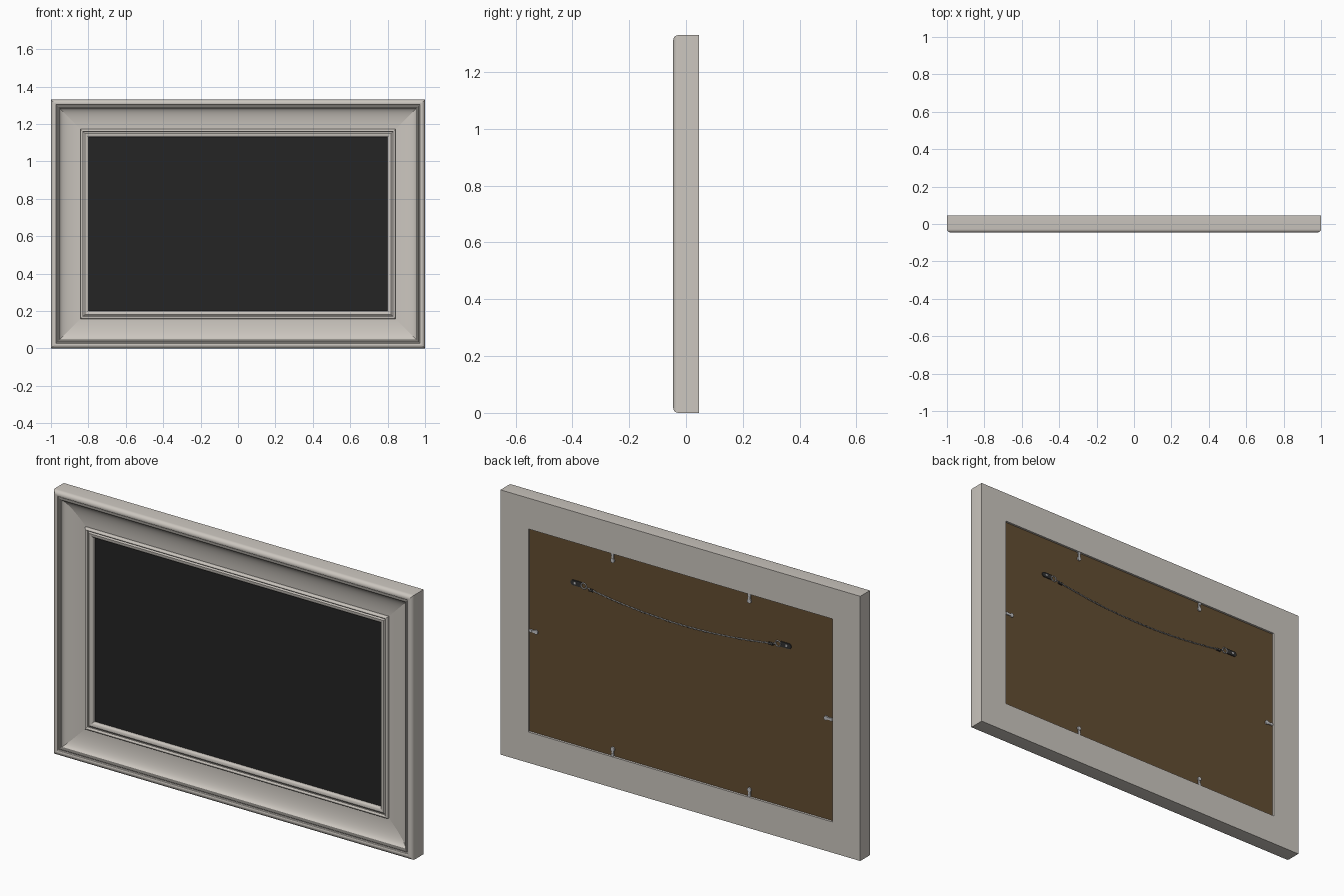
import bpy, bmesh, math
from mathutils import Vector, Matrix

cube = bpy.data.objects.get("Cube")
if cube:
    bpy.data.objects.remove(cube, do_unlink=True)

W, H = 1.0, 1.33          # half width, full height
BACK = 0.037              # rear face of the backing board


def material(name, rgb, rough=0.6):
    m = bpy.data.materials.new(name)
    m.use_nodes = True
    m.diffuse_color = (*rgb, 1)
    bsdf = m.node_tree.nodes["Principled BSDF"]
    bsdf.inputs["Base Color"].default_value = (*rgb, 1)
    bsdf.inputs["Roughness"].default_value = rough
    return m


PAINT = material("warm grey paint", (0.60, 0.565, 0.52))
BLACK = material("black panel", (0.018, 0.018, 0.018))
BOARD = material("brown board", (0.125, 0.075, 0.031))
STEEL = material("light steel", (0.55, 0.55, 0.56))
DARK = material("dark metal", (0.03, 0.03, 0.03))
WIRE = material("grey wire", (0.22, 0.22, 0.22))


def finish(name, bm, mat, angle=35):
    bmesh.ops.recalc_face_normals(bm, faces=bm.faces)
    me = bpy.data.meshes.new(name)
    bm.to_mesh(me)
    bm.free()
    me.materials.append(mat)
    me.shade_smooth()
    me.set_sharp_from_angle(angle=math.radians(angle))
    ob = bpy.data.objects.new(name, me)
    bpy.context.collection.objects.link(ob)
    return ob


def add_box(bm, lo, hi):
    lo, hi = Vector(lo), Vector(hi)
    mat = Matrix.Translation((lo + hi) / 2) @ Matrix.Diagonal((*(hi - lo), 1))
    bmesh.ops.create_cube(bm, size=1, matrix=mat)


def add_disc(bm, x, y, z, r, depth, sides=12):
    mat = Matrix.Translation((x, y, z)) @ Matrix.Rotation(math.pi / 2, 4, 'X')
    bmesh.ops.create_cone(bm, cap_ends=True, segments=sides, radius1=r,
                          radius2=r, depth=depth, matrix=mat)


def arc(cx, cy, rx, ry, a0, a1, n):
    steps = [math.radians(a0 + (a1 - a0) * i / n) for i in range(n + 1)]
    return [(cx + rx * math.cos(a), cy + ry * math.sin(a)) for a in steps]


# Moulding section: (distance in from the outer edge, depth)
section = [(0, 0.045)]
section += arc(0.018, -0.027, 0.018, 0.018, 180, 300, 7)     # outer lip
section += [(0.029, -0.037), (0.033, -0.037)]                # groove
section += arc(0.038, -0.037, 0.005, 0.005, 180, 360, 5)     # thin bead
section += arc(0.158, -0.036, 0.113, 0.032, 180, 90, 10)     # wide cove
section += [(0.158, -0.012)]
section += arc(0.165, -0.012, 0.007, 0.007, 180, 360, 6)     # inner bead
section += [(0.174, -0.012), (0.174, -0.009)]
section += arc(0.182, -0.006, 0.018, 0.008, 270, 360, 5)     # sight edge
section += [(0.2, 0.012), (0.155, 0.012), (0.155, 0.045)]    # rebate


# Four mitred rails
def rail(name, a, b):
    bm = bmesh.new()
    rings = []
    for sx, sz in (a, b):
        rings.append([bm.verts.new((sx * (W - d), y, H / 2 + sz * (H / 2 - d)))
                      for d, y in section])
    n = len(section)
    for i in range(n):
        j = (i + 1) % n
        bm.faces.new((rings[0][i], rings[0][j], rings[1][j], rings[1][i]))
    for ring in rings:
        bm.faces.new(ring)
    return finish(name, bm, PAINT)


rail("top_rail", (-1, 1), (1, 1))
rail("bottom_rail", (-1, -1), (1, -1))
rail("left_rail", (1, -1), (1, 1))
rail("right_rail", (-1, -1), (-1, 1))

# Picture panel and backing board
bm = bmesh.new()
add_box(bm, (-0.81, 0.006, 0.19), (0.81, 0.0115, H - 0.19))
finish("picture_panel", bm, BLACK)
bm = bmesh.new()
add_box(bm, (-0.843, 0.014, 0.157), (0.843, BACK, H - 0.157))
finish("backing_board", bm, BOARD)

# Turn buttons holding the board: (x, z, direction towards the rail)
buttons = [(s * 0.38, H / 2 + t * 0.49, 0, t) for s in (1, -1) for t in (1, -1)]
buttons += [(s * 0.822, H / 2, s, 0) for s in (1, -1)]
for k, (x, z, dx, dz) in enumerate(buttons):
    bm = bmesh.new()
    for off, r in ((-0.016, 0.011), (0.013, 0.008)):
        add_disc(bm, x + dx * off, BACK + 0.003, z + dz * off, r, 0.006)
    hx, hz = (0.016, 0.006) if dx else (0.006, 0.016)
    add_box(bm, (x - hx, BACK, z - hz), (x + hx, BACK + 0.005, z + hz))
    finish(f"turn_button_{k + 1}", bm, STEEL)

# Hanger plates and rings at both ends of the wire
for side, s in (("left", 1), ("right", -1)):
    bm = bmesh.new()
    xs = sorted((s * 0.6, s * 0.555))
    add_box(bm, (xs[0], BACK, 0.957), (xs[1], BACK + 0.005, 0.983))
    add_disc(bm, s * 0.6, BACK + 0.0025, 0.97, 0.013, 0.005)
    xs = sorted((s * 0.512, s * 0.488))
    add_box(bm, (xs[0], BACK, 0.951), (xs[1], BACK + 0.007, 0.963))
    finish(f"{side}_hanger", bm, DARK)

    bm = bmesh.new()
    add_disc(bm, s * 0.588, BACK + 0.005, 0.97, 0.006, 0.003)
    finish(f"{side}_hanger_screw", bm, STEEL)

    bpy.ops.mesh.primitive_torus_add(
        location=(s * 0.54, BACK + 0.004, 0.968), rotation=(math.pi / 2, 0, 0),
        major_radius=0.014, minor_radius=0.003,
        major_segments=20, minor_segments=6)
    ring = bpy.context.object
    ring.name = f"{side}_hanger_ring"
    ring.data.materials.append(STEEL)
    ring.data.shade_smooth()


# Sagging wire of two twisted strands
def strand(name, phase, mat):
    cu = bpy.data.curves.new(name, 'CURVE')
    cu.dimensions = '3D'
    cu.bevel_depth = 0.0022
    cu.bevel_resolution = 1
    sp = cu.splines.new('POLY')
    n = 400
    sp.points.add(n)
    for i, p in enumerate(sp.points):
        t = 2 * i / n - 1
        a = phase + i * math.pi / 5
        p.co = (0.53 * t, BACK + 0.004 + 0.0018 * math.cos(a),
                0.918 + 0.047 * t * t + 0.0018 * math.sin(a), 1)
    cu.materials.append(mat)
    ob = bpy.data.objects.new(name, cu)
    bpy.context.collection.objects.link(ob)


strand("wire_strand_light", 0, STEEL)
strand("wire_strand_dark", math.pi, WIRE)
